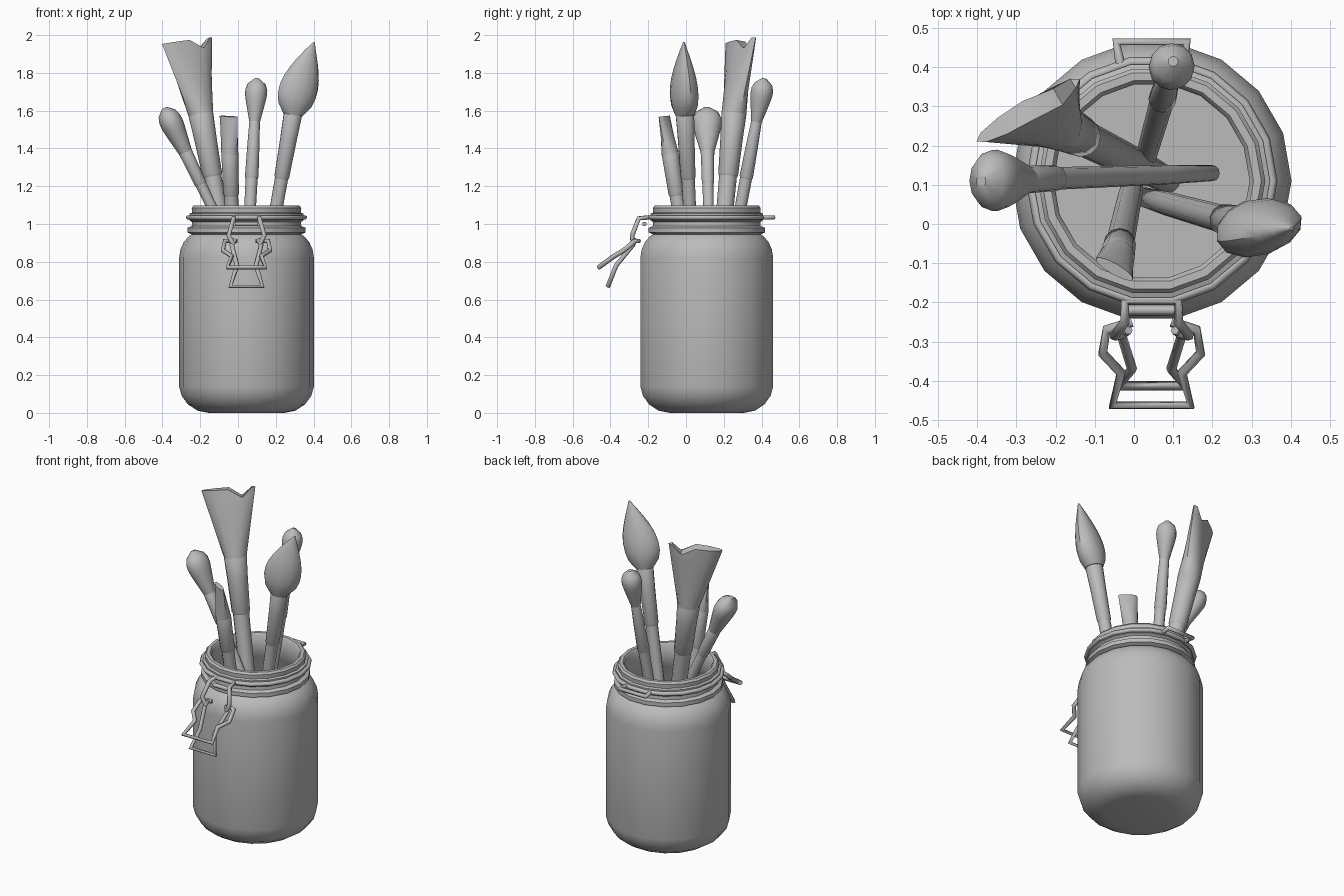
import bpy
import bmesh
import math
from mathutils import Vector

if "Cube" in bpy.data.objects:
    bpy.data.objects.remove(bpy.data.objects["Cube"])

GREY = (0.5, 0.5, 0.5, 1)
grey = bpy.data.materials.new("plain grey")
grey.use_nodes = True
grey.diffuse_color = GREY
grey.node_tree.nodes["Principled BSDF"].inputs["Base Color"].default_value = GREY

JAR_CENTRE = Vector((0.045, 0.11, 0))
JAR_SIDES = 18


def circle(sides):
    """Unit directions evenly spread round a circle."""
    angles = [math.tau * i / sides for i in range(sides)]
    return [(math.cos(a), math.sin(a)) for a in angles]


def mix(start, end, t):
    return start + (end - start) * t


def add_mesh(name, bm):
    bmesh.ops.recalc_face_normals(bm, faces=bm.faces)
    mesh = bpy.data.meshes.new(name)
    bm.to_mesh(mesh)
    bm.free()
    mesh.materials.append(grey)
    obj = bpy.data.objects.new(name, mesh)
    bpy.context.collection.objects.link(obj)
    bpy.ops.object.select_all(action='DESELECT')
    obj.select_set(True)
    bpy.context.view_layer.objects.active = obj
    bpy.ops.object.shade_smooth_by_angle(angle=math.radians(40))


def bridge_rings(bm, rings):
    """Join each ring of vertices to the next with quads."""
    for lower, upper in zip(rings, rings[1:]):
        for i in range(len(lower)):
            bm.faces.new((lower[i - 1], lower[i], upper[i], upper[i - 1]))


def lathe(name, profile):
    """Turn a (radius, height) profile round the jar axis and cap both ends."""
    bm = bmesh.new()
    rings = [[bm.verts.new(JAR_CENTRE + Vector((r * c, r * s, z))) for c, s in circle(JAR_SIDES)]
             for r, z in profile]
    bridge_rings(bm, rings)
    bm.faces.new(rings[0])
    bm.faces.new(rings[-1])
    add_mesh(name, bm)


def loft(name, base, tip, wide, sections, notch=0):
    """Skin oval sections (height, half width, half thickness, lean) along a straight axis."""
    axis = (tip - base).normalized()
    across = (wide - axis * wide.dot(axis)).normalized()
    through = axis.cross(across)
    bm = bmesh.new()
    rings = []
    for z, w, t, lean in sections:
        centre = mix(base, tip, (z - base.z) / (tip.z - base.z)) + across * lean
        rings.append([bm.verts.new(centre + across * w * c + through * t * s)
                      for c, s in circle(12)])
    bridge_rings(bm, rings)
    # Caps run in strips across the oval, so a notch can cut through
    for ring in (rings[0], rings[-1]):
        for i in range(len(ring) // 2):
            corners = [ring[i], ring[i + 1], ring[-i - 1], ring[-i]]
            bm.faces.new(list(dict.fromkeys(corners)))
    for vert in (rings[-1][2], rings[-1][-2]):
        vert.co -= axis * notch
    add_mesh(name, bm)


def wire(name, points, radius=0.013, closed=False):
    """Round wire through the points."""
    curve = bpy.data.curves.new(name, 'CURVE')
    curve.dimensions = '3D'
    curve.bevel_depth = radius
    curve.bevel_resolution = 1
    curve.use_fill_caps = True
    spline = curve.splines.new('POLY')
    spline.points.add(len(points) - 1)
    for point, co in zip(spline.points, points):
        point.co = (*co, 1)
    spline.use_cyclic_u = closed
    spline.use_smooth = True
    curve.materials.append(grey)
    bpy.context.collection.objects.link(bpy.data.objects.new(name, curve))


def mirrored_wire(name, *half):
    """Wire whose half path is repeated on the other side of the jar's middle."""
    right = [(JAR_CENTRE.x - x, y, z) for x, y, z in half]
    left = [(JAR_CENTRE.x + x, y, z) for x, y, z in reversed(half)]
    wire(name, right + left)


# Bristle shapes: (half width, half thickness, lean) at t, from root to tip
def flat_bristles(t, root, width, thickness):
    return mix(root, width, t), mix(root, thickness, t), 0


def pointed_bristles(t, root, width, thickness):
    belly = math.sin(math.pi * t ** 0.75)
    taper = root * (1 - t) + 0.004
    return taper + width * belly, taper + thickness * belly, 0.045 * t * t


def domed_bristles(t, root, width, thickness):
    swell = min(1, t / 0.7)
    rounding = max(0.2, math.sqrt(1 - t ** 6))
    return mix(root, width, swell) * rounding, mix(root, thickness, swell) * rounding, 0


def brush(name, base, tip, wide, grip, seam, neck, root, shape, width, thickness, notch=0):
    """Tapered handle, metal ferrule from seam to neck, then shaped bristles."""
    base, tip, wide = Vector(base), Vector(tip), Vector(wide)

    def part(suffix, steps):
        loft(name + suffix, base, tip, wide, [(z, r, r, 0) for z, r in steps])

    part("_handle", [(base.z, grip * 0.3), (base.z + 0.02, grip * 0.7),
                     (mix(base.z, seam, 0.3), grip * 0.85), (seam, grip)])
    sleeve = grip * 1.12
    part("_ferrule", [(seam - 0.01, grip), (seam, sleeve), (mix(seam, neck, 0.6), mix(sleeve, root, 0.5)),
                      (neck, root), (neck + 0.015, root * 0.85)])
    steps = [i / 8 for i in range(9)]
    bristles = [(mix(neck, tip.z, t), *shape(t, root, width, thickness)) for t in steps]
    loft(name + "_bristles", base, tip, wide, bristles, notch)


# Hollow jar: outside from the foot up, over the lip and down the inside
lathe("jar", [
    (0.2, 0), (0.26, 0.012), (0.31, 0.045), (0.343, 0.09), (0.357, 0.14),
    (0.357, 0.82), (0.35, 0.865), (0.332, 0.905), (0.305, 0.935), (0.29, 0.945),
    (0.312, 0.955), (0.312, 0.98), (0.29, 0.99), (0.288, 1.01),
    (0.302, 1.02), (0.302, 1.055), (0.288, 1.06), (0.29, 1.085), (0.28, 1.097),
    (0.26, 1.097), (0.25, 1.085), (0.25, 0.95), (0.325, 0.86), (0.33, 0.14), (0.26, 0.05)])

# Wire band round the neck
wire("neck_wire", [JAR_CENTRE + Vector((0.308 * c, 0.308 * s, 1.035)) for c, s in circle(JAR_SIDES)],
     closed=True)

# Clasp at the front and hinge at the back
mirrored_wire("clasp_hook", (0.07, -0.28, 0.89), (0.095, -0.285, 0.94), (0.068, -0.25, 1.03),
              (0.068, -0.195, 1.035))
mirrored_wire("clasp_crossbar", (0.06, -0.22, 1))
mirrored_wire("clasp_lever", (0.05, -0.25, 0.91), (0.115, -0.27, 0.91), (0.125, -0.33, 0.86),
              (0.078, -0.38, 0.83), (0.1, -0.463, 0.77))
mirrored_wire("clasp_inner_loop", (0.06, -0.27, 0.92), (0.078, -0.28, 0.89), (0.05, -0.37, 0.78),
              (0.085, -0.413, 0.67))
mirrored_wire("hinge_loop", (0.08, 0.41, 1.035), (0.09, 0.465, 1.035))

# Brushes standing in the jar
brush("flat_brush", base=(0.09, 0.11, 0.06), tip=(-0.27, 0.29, 1.97), wide=(0.87, 0.5, 0),
      grip=0.047, seam=1.26, neck=1.58, root=0.066,
      shape=flat_bristles, width=0.155, thickness=0.028, notch=0.055)
brush("pointed_brush", base=(0.02, 0.07, 0.06), tip=(0.36, -0.025, 1.97), wide=(0.95, 0.3, 0),
      grip=0.036, seam=1.25, neck=1.58, root=0.05,
      shape=pointed_bristles, width=0.072, thickness=0.034)
brush("left_dome_brush", base=(0.21, 0.13, 0.36), tip=(-0.39, 0.11, 1.615), wide=(0, 1, 0),
      grip=0.029, seam=1.22, neck=1.38, root=0.036,
      shape=domed_bristles, width=0.086, thickness=0.066)
brush("short_brush", base=(0, 0.12, 0.06), tip=(-0.05, -0.115, 1.57), wide=(0.85, -0.5, 0),
      grip=0.037, seam=1.16, neck=1.37, root=0.045,
      shape=flat_bristles, width=0.055, thickness=0.014)
brush("back_dome_brush", base=(0.01, 0.1, 0.06), tip=(0.1, 0.415, 1.77), wide=(0, 1, 0),
      grip=0.032, seam=1.25, neck=1.54, root=0.028,
      shape=domed_bristles, width=0.064, thickness=0.064)
